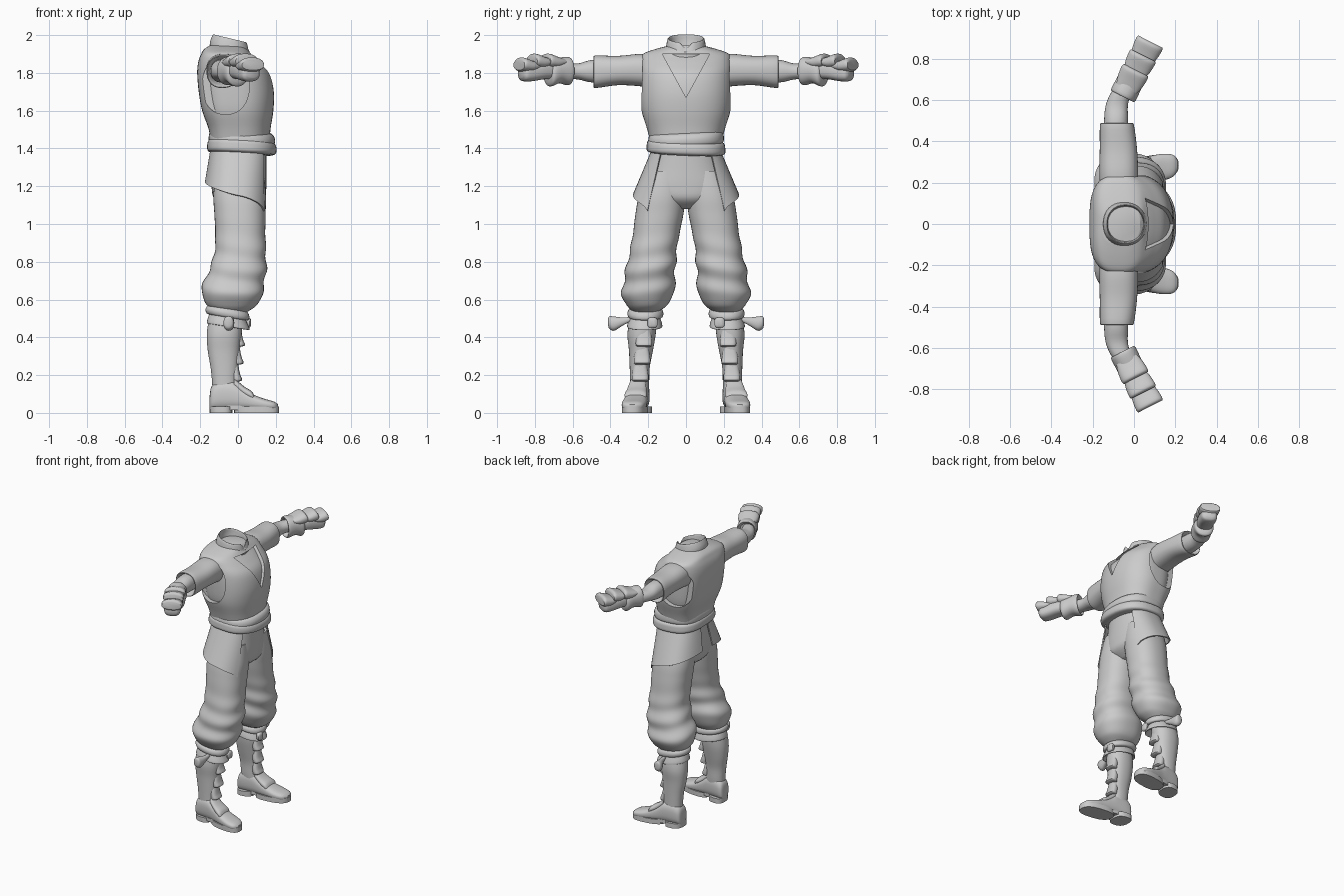
import bpy, bmesh, math
from mathutils import Vector

if "Cube" in bpy.data.objects:
    bpy.data.objects.remove(bpy.data.objects["Cube"])

cloth = bpy.data.materials.new("plain_grey")
cloth.diffuse_color = (0.6, 0.6, 0.6, 1)
cloth.use_nodes = True
cloth.node_tree.nodes["Principled BSDF"].inputs["Base Color"].default_value = cloth.diffuse_color
PARTS = []


def add(name, bm, mirror=False):
    bmesh.ops.recalc_face_normals(bm, faces=bm.faces)
    me = bpy.data.meshes.new(name)
    bm.to_mesh(me)
    bm.free()
    ob = bpy.data.objects.new(name, me)
    bpy.context.collection.objects.link(ob)
    me.materials.append(cloth)
    if mirror:
        m = ob.modifiers.new("mirror", 'MIRROR')
        m.use_axis = (False, True, False)
        m.use_mirror_merge = False
    PARTS.append(ob)
    return ob


def spline(keys, steps):
    """Smooth in-between sections through the given ones."""
    out = []
    for i in range(len(keys) - 1):
        k = [keys[max(0, i - 1)], keys[i], keys[i + 1], keys[min(len(keys) - 1, i + 2)]]
        for s in range(steps):
            t = s / steps
            out.append([0.5 * (2 * b + (c - a) * t + (2 * a - 5 * b + 4 * c - d) * t * t
                               + (3 * b - a - 3 * c + d) * t ** 3) for a, b, c, d in zip(*k)])
    return out + [list(keys[-1])]


def loft(name, keys, axis='z', p=2.2, pb=None, n=40, steps=4, warp=None, mirror=False):
    """Skin over sections (t, a0, a1, b0, b1); p / pb = squareness of the + / - a side."""
    bm = bmesh.new()
    rings = []
    for t, a0, a1, b0, b1 in spline(keys, steps):
        ring = []
        for i in range(n):
            w = 2 * math.pi * i / n
            c, s = math.cos(w), math.sin(w)
            e = 2 / (pb if pb and c < 0 else p)
            a = (a0 + a1) / 2 + (a1 - a0) / 2 * math.copysign(abs(c) ** e, c)
            b = (b0 + b1) / 2 + (b1 - b0) / 2 * math.copysign(abs(s) ** e, s)
            co = Vector({'z': (a, b, t), 'y': (a, t, b), 'x': (t, a, b)}[axis])
            ring.append(bm.verts.new(warp(co) if warp else co))
        rings.append(ring)
    for r, q in zip(rings, rings[1:]):
        for i in range(n):
            j = (i + 1) % n
            bm.faces.new((r[i], r[j], q[j], q[i]))
    bm.faces.new(rings[0])
    bm.faces.new(rings[-1])
    return add(name, bm, mirror)


def sym(keys):
    return [(z, x0, x1, -y, y) for z, x0, x1, y in keys]


# vest with cut armholes and neckline, over an inner shirt
body = [(1.40, -.14, .165, .18), (1.5, -.155, .172, .205), (1.6, -.19, .187, .235),
        (1.7, -.208, .19, .243), (1.8, -.216, .168, .243), (1.86, -.21, .115, .24),
        (1.90, -.195, .07, .228), (1.925, -.18, .05, .165), (1.945, -.15, .03, .09)]
vest = loft("vest", sym(body), p=2.3, pb=3.2, n=64)
loft("inner_shirt", sym([(z - .012, x0 + .02, x1 - .016, y - .035) for z, x0, x1, y in body]),
     p=2.3, pb=3.2, n=64)

cutters = []
for s in (-1, 1):
    cutters.append(loft("armhole_cutter", [(s * .18, -.19, .06, 1.58, 1.885),
                                           (s * .4, -.19, .06, 1.58, 1.885)], 'y', steps=1))
bm = bmesh.new()
tri = [(0, 1.67), (.125, 1.9), (-.125, 1.9)]
v = [[bm.verts.new((x, y, z)) for y, z in tri] for x in (.0, .4)]
bm.faces.new(v[0])
bm.faces.new(v[1])
for i in range(3):
    j = (i + 1) % 3
    bm.faces.new((v[0][i], v[0][j], v[1][j], v[1][i]))
cutters.append(add("neckline_cutter", bm))
for c in cutters:
    c.hide_render = True
    PARTS.remove(c)
    m = vest.modifiers.new("cut", 'BOOLEAN')
    m.object, m.operation, m.solver = c, 'DIFFERENCE', 'EXACT'


# collar: hollow, sloping forward, notched in front
def collar_warp(co):
    notch = max(0, .035 - abs(co.y)) if co.x > 0 and co.z > 1.95 else 0
    return co - Vector((0, 0, (co.x + .04) * .24 + notch))


loft("collar", sym([(1.90, -.15, .06, .11), (1.94, -.148, .06, .105), (1.976, -.135, .052, .098),
                    (1.98, -.13, .047, .09), (1.95, -.13, .044, .085), (1.91, -.125, .04, .08)]),
     warp=collar_warp)

# belt: two overlapping sashes tilted opposite ways
for name, z, k, g in (("lower_sash", 1.41, -.04, .008), ("upper_sash", 1.455, .05, 0)):
    loft(name, sym([(z - .04, -.135, .165, .17), (z - .03, -.152 - g, .19 + g, .197 + g),
                    (z, -.155 - g, .196 + g, .2 + g), (z + .025, -.148 - g, .185 + g, .193 + g),
                    (z + .035, -.13, .165, .17)]), p=2.4, pb=2.8,
         warp=lambda co, k=k: co + Vector((0, 0, k * co.y - .05 * co.x)))

# skirt flaps
bm = bmesh.new()
grid = []
for i in range(25):
    s = i / 24
    w = math.radians(42 + 130 * s)
    c, sn = math.cos(w), math.sin(w)
    low = 1.07 + .15 * s ** .6
    col = []
    for j in range(9):
        h = j / 8
        e = 2 / 2.5
        x = math.copysign(abs(c) ** e, c) * (.157 + .02 * h) + .012 - .012 * h
        col.append(bm.verts.new((x, sn ** e * (.175 + .107 * h), 1.41 + (low - 1.41) * h)))
    grid.append(col)
for a, b in zip(grid, grid[1:]):
    for j in range(8):
        bm.faces.new((a[j], a[j + 1], b[j + 1], b[j]))
flap = add("skirt_flap", bm, True)
flap.modifiers.new("thick", 'SOLIDIFY').thickness = .008


# trousers with soft folds around the knee
def folds(co):
    k = math.exp(-((co.z - .76) / .14) ** 2) * .007 * math.sin(48 * co.z + 9 * co.y + 7 * co.x)
    d = Vector((co.x, co.y - .18, 0))
    return co + (d.normalized() * k if d.length > 0 else d)


loft("trouser_seat", sym([(1.43, -.125, .15, .165), (1.3, -.14, .15, .195), (1.2, -.14, .15, .225),
                          (1.13, -.125, .14, .19), (1.08, -.06, .08, .1)]))
loft("trouser_leg", [(1.28, -.12, .135, .0, .21), (1.15, -.13, .148, .003, .25),
                     (1.05, -.125, .146, .014, .268), (.92, -.12, .145, .04, .285),
                     (.8, -.135, .15, .055, .31), (.7, -.18, .142, .058, .328),
                     (.63, -.19, .13, .066, .342), (.57, -.165, .1, .1, .315),
                     (.535, -.11, .05, .15, .28)], p=2.3, steps=8, warp=folds, mirror=True)


# knee ties
def tie_slope(co):
    return co - Vector((0, 0, .16 * (co.x + .06)))


loft("knee_band", [(.505, -.14, .03, .15, .29), (.51, -.165, .055, .125, .305),
                   (.53, -.172, .06, .12, .31), (.55, -.16, .05, .13, .3),
                   (.56, -.12, .02, .16, .27)], warp=tie_slope, mirror=True)
loft("knee_cuff", [(.53, -.14, .03, .15, .285), (.50, -.155, .045, .135, .3),
                   (.462, -.165, .062, .125, .312), (.46, -.155, .05, .135, .303),
                   (.49, -.13, .02, .16, .28)], warp=tie_slope, mirror=True)
loft("tie_tail", [(.28, -.04, -.02, .49, .51), (.33, -.05, -.02, .465, .505),
                  (.38, -.075, -.02, .435, .51), (.405, -.075, -.025, .445, .512),
                  (.412, -.06, -.035, .46, .5)], 'y', n=20, mirror=True)
loft("tie_knot", [(.04, .155, .2, .455, .505), (.06, .15, .205, .45, .505),
                  (.068, .165, .19, .46, .495)], 'x', n=16, p=3, mirror=True)

# boots: shaft, shin straps, foot, soles
loft("boot_shaft", [(.52, -.15, .02, .155, .295), (.42, -.165, .02, .16, .31),
                    (.33, -.16, .01, .175, .302), (.24, -.145, .002, .192, .298),
                    (.16, -.137, -.002, .195, .296), (.1, -.135, .01, .2, .295)], mirror=True)
for i, (z, y0, y1, x) in enumerate([(.37, .18, .265, .027), (.275, .19, .275, .02), (.185, .2, .285, .012)]):
    loft(f"shin_guard_{i}", [(z + .075, x - .06, x - .012, y0 + .01, y1 - .01), (z + .02, x - .05, x - .001, y0, y1),
                             (z - .012, x - .045, x + .01, y0, y1), (z - .02, x - .05, x - .02, y0 + .01, y1 - .01)],
         p=2.6, n=24, mirror=True)


def toe_out(co):
    return co + Vector((0, .13 * co.x, 0))


loft("boot_foot", [(-.15, .235, .285, .02, .09), (-.14, .215, .308, .015, .14),
                   (-.1, .205, .315, .015, .17), (-.03, .2, .315, .015, .17),
                   (.02, .198, .315, .015, .135), (.08, .195, .32, .015, .098),
                   (.14, .193, .322, .015, .075), (.19, .205, .31, .015, .06),
                   (.212, .235, .28, .018, .045)], 'x', p=2.6, warp=toe_out, mirror=True)
loft("boot_tongue", [(-.02, .215, .3, .13, .185), (.03, .205, .31, .09, .142),
                     (.07, .2, .316, .07, .117), (.085, .21, .306, .06, .095)],
     'x', p=2.4, warp=toe_out, mirror=True)
for name, x0, x1, z in (("boot_heel", -.15, -.03, 0), ("boot_sole", -.02, .217, 0)):
    loft(name, [(z, x0, x1, .192, .322), (z + .035, x0, x1, .192, .322)],
         p=2.6, steps=1, warp=toe_out, mirror=True)
loft("boot_arch", [(.015, -.12, .1, .21, .308), (.04, -.12, .1, .21, .308)],
     steps=1, warp=toe_out, mirror=True)

# sleeves (hollow hem) and forearms
loft("sleeve", [(.17, -.165, .02, 1.72, 1.895), (.25, -.168, .02, 1.73, 1.9),
                (.36, -.166, .015, 1.735, 1.89), (.478, -.165, .0, 1.72, 1.892),
                (.48, -.153, -.012, 1.732, 1.88), (.43, -.13, -.03, 1.75, 1.86)],
     'y', p=2.4, mirror=True)
loft("forearm", [(.4, -.145, -.03, 1.75, 1.87), (.5, -.145, -.028, 1.75, 1.868),
                 (.57, -.138, -.03, 1.765, 1.85), (.63, -.115, -.015, 1.768, 1.85),
                 (.7, -.07, .02, 1.765, 1.85)], 'y', mirror=True)


# gloves: cuff, fist and overlapping back plates, swung forward
def swing(co):
    c, s = .89, .455
    return Vector((-.05 + co.x * c + co.y * s, .63 + co.y * c - co.x * s, co.z))


loft("glove_cuff", [(.02, -.045, .045, 1.77, 1.85), (-.012, -.058, .058, 1.745, 1.875),
                    (0, -.066, .066, 1.735, 1.885), (.05, -.065, .065, 1.745, 1.88),
                    (.1, -.064, .064, 1.728, 1.87), (.115, -.05, .05, 1.75, 1.85)],
     'y', warp=swing, mirror=True)
loft("fist", [(.08, -.05, .05, 1.77, 1.85), (.15, -.056, .056, 1.765, 1.86),
              (.22, -.056, .056, 1.755, 1.85), (.26, -.052, .052, 1.757, 1.84),
              (.275, -.035, .035, 1.775, 1.82)], 'y', p=2.6, warp=swing, mirror=True)
for i, (t, z) in enumerate([(.04, 1.9), (.12, 1.9), (.195, 1.88)]):
    loft(f"hand_plate_{i}", [(t - .01, -.055, .055, z - .06, z - .025), (t + .03, -.066, .066, z - .075, z - .012),
                             (t + .075, -.07, .07, z - .075, z + .002), (t + .09, -.066, .066, z - .065, z - .012)],
         'y', p=2.3, warp=swing, mirror=True)

# finish: apply modifiers, shade, drop helpers
for ob in PARTS:
    bpy.ops.object.select_all(action='DESELECT')
    ob.select_set(True)
    bpy.context.view_layer.objects.active = ob
    for m in list(ob.modifiers):
        bpy.ops.object.modifier_apply(modifier=m.name)
    bpy.ops.object.shade_smooth_by_angle(angle=math.radians(40))
for c in cutters:
    bpy.data.objects.remove(c)
